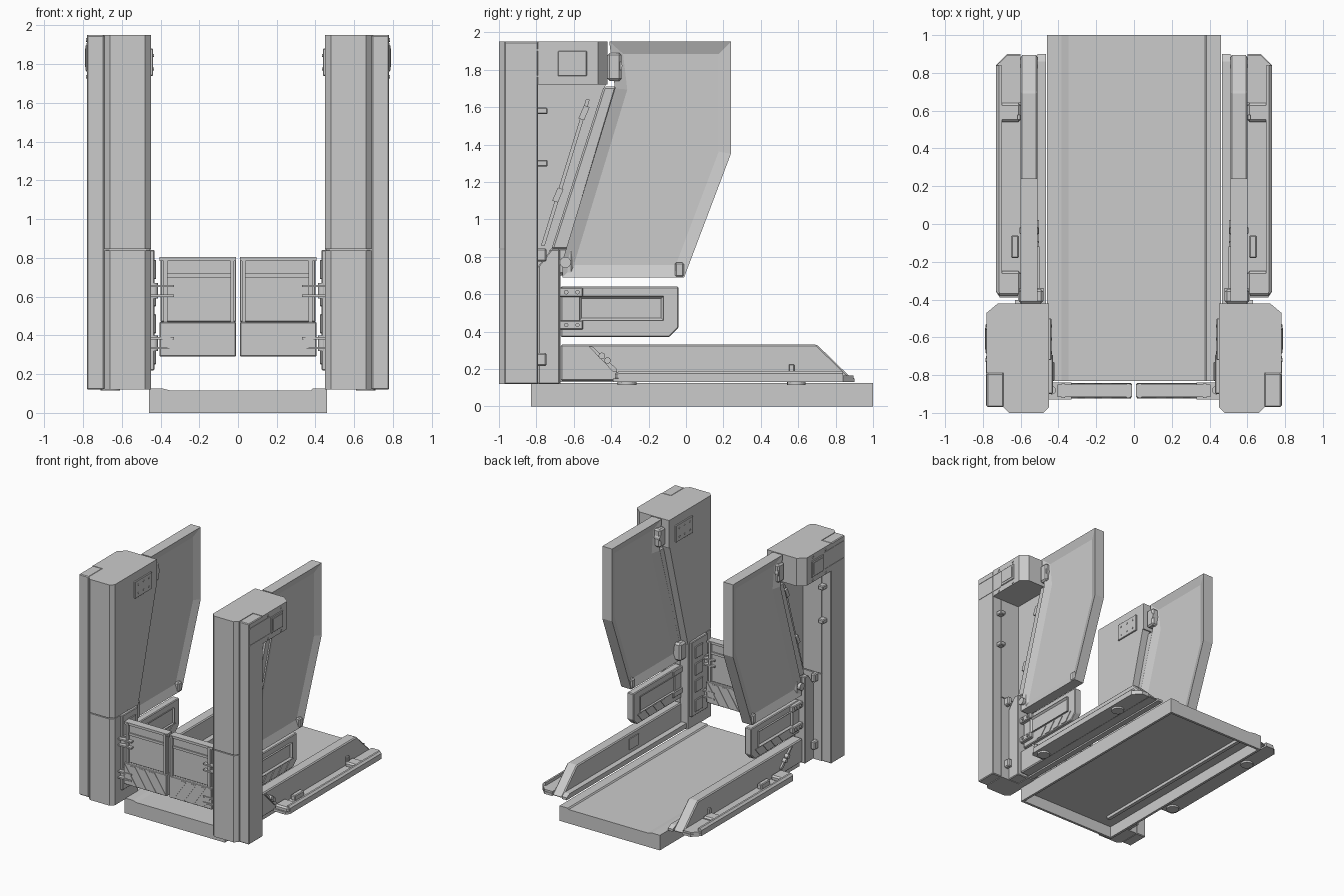
import bpy, bmesh
from mathutils import Vector

if "Cube" in bpy.data.objects:
    bpy.data.objects.remove(bpy.data.objects["Cube"])


def finish(name, bm, mirror, bevel):
    bmesh.ops.recalc_face_normals(bm, faces=bm.faces)
    me = bpy.data.meshes.new(name)
    bm.to_mesh(me)
    bm.free()
    ob = bpy.data.objects.new(name, me)
    bpy.context.collection.objects.link(ob)
    if bevel:
        m = ob.modifiers.new("edge", 'BEVEL')
        m.width, m.segments, m.limit_method = bevel, 1, 'ANGLE'
    if mirror:
        m = ob.modifiers.new("mirror", 'MIRROR')
        m.use_axis[0] = True
    return ob


def prism(name, pts, axis, a, b, mirror=True, bevel=0, inset=None):
    """Extrude a 2D profile along an axis; inset=(width, depth) recesses both caps."""
    place = {'x': lambda u, v, w: (w, u, v),
             'y': lambda u, v, w: (u, w, v),
             'z': lambda u, v, w: (u, v, w)}[axis]
    bm = bmesh.new()
    lo, hi = ([bm.verts.new(place(u, v, w)) for u, v in pts] for w in (a, b))
    caps = [bm.faces.new(lo), bm.faces.new(hi)]
    n = len(pts)
    for i in range(n):
        j = (i + 1) % n
        bm.faces.new((lo[i], lo[j], hi[j], hi[i]))
    bmesh.ops.recalc_face_normals(bm, faces=bm.faces)
    if inset:
        bmesh.ops.inset_individual(bm, faces=caps, thickness=inset[0], depth=-inset[1],
                                   use_even_offset=True)
    return finish(name, bm, mirror, bevel)


def box(name, x, y, z, mirror=True, bevel=0):
    return prism(name, [(x[0], y[0]), (x[1], y[0]), (x[1], y[1]), (x[0], y[1])],
                 'z', z[0], z[1], mirror, bevel)


def rod(name, p, q, r, sides=16):
    p, q = Vector(p), Vector(q)
    bm = bmesh.new()
    bmesh.ops.create_cone(bm, cap_ends=True, segments=sides, radius1=r, radius2=r,
                          depth=(q - p).length)
    rot = (q - p).to_track_quat('Z', 'Y')
    for v in bm.verts:
        v.co = rot @ v.co + (p + q) / 2
    for f in bm.faces:
        f.smooth = len(f.verts) == 4
    return finish(name, bm, True, 0)


# Platform: open-bottomed tray with kerbs and a gutter
box("platform_deck", (-.46, .46), (-.83, 1), (.095, .115), False)
box("platform_side", (.44, .46), (-.83, 1), (0, .1))
box("platform_front_wall", (-.44, .44), (-.83, -.81), (0, .1), False)
box("platform_back_wall", (-.44, .44), (.98, 1), (0, .1), False)
box("underside_strip", (-.34, -.31), (-.7, .9), (.07, .096), False)
prism("left_kerb", [(-.46, .11), (-.46, .125), (-.385, .125), (-.34, .113)], 'y',
      -.83, 1, False)
prism("right_kerb", [(.46, .11), (.46, .125), (.385, .125), (.375, .113)], 'y',
      -.83, 1, False)

# Towers: inner column, outer post, head and sloping inner plate
prism("tower_column", [(.45, -.97), (.48, -1), (.66, -1), (.69, -.97), (.69, -.79),
                       (.45, -.79)], 'z', .12, .838)
prism("tower_column_upper", [(.45, -.97), (.48, -1), (.66, -1), (.69, -.97), (.69, -.79),
                             (.45, -.79)], 'z', .845, 1.95)
box("column_seam", (.455, .685), (-.965, -.8), (.83, .85))
box("outer_post", (.69, .78), (-.97, -.79), (.12, 1.95), bevel=.006)
prism("tower_head", [(.45, -.79), (.78, -.79), (.78, -.47), (.72, -.42), (.45, -.42)],
      'z', 1.72, 1.95)
prism("inner_plate", [(-.79, .12), (-.67, .12), (-.67, .82), (-.43, 1.72), (-.79, 1.72)],
      'x', .45, .52)
prism("lower_housing", [(-.79, .12), (-.675, .12), (-.675, .84), (-.72, .84), (-.79, .75)],
      'x', .52, .62, bevel=.006)

# Head details
box("display_frame", (.77, .787), (-.685, -.53), (1.765, 1.9), bevel=.004)
box("display_screen", (.78, .79), (-.665, -.55), (1.785, 1.88))
for z in (1.765, 1.905):
    box("head_trim", (.77, .783), (-.96, -.7), (z - .005, z + .005))
box("sign_plate", (.438, .452), (-.72, -.5), (1.74, 1.88), bevel=.003)
for y in (-.68, -.61, -.54):
    for z in (1.775, 1.845):
        rod("sign_bolt", (.434, y, z), (.44, y, z), .008, 8)
for y in (-.72, -.55):
    for z in (1.735, 1.925):
        rod("head_bolt", (.775, y, z), (.785, y, z), .01, 8)

# Pegs and latches in the tower recess
for z in (1.58, 1.3):
    box("post_peg", (.69, .74), (-.8, -.74), (z - .018, z + .018), bevel=.006)
for z in (.81, .25):
    box("lower_peg", (.62, .66), (-.8, -.745), (z - .035, z + .035), bevel=.008)
prism("diagonal_rib", [(-.775, .86), (-.755, .86), (-.515, 1.64), (-.535, 1.64)],
      'x', .52, .535)
for y, z in ((-.545, 1.57), (-.685, 1.13)):
    prism("rib_latch", [(y - .03, z - .03), (y, z - .04), (y + .03, z + .03), (y, z + .04)],
          'x', .52, .55)

# Tall wing doors with recessed panels, hung on sloping arms
prism("wing_door", [(-.41, 1.95), (.24, 1.95), (.24, 1.35), (-.01, .69), (-.66, .69),
                    (-.66, .78), (-.38, 1.70)], 'x', .51, .6, inset=(.065, .025))
prism("wing_arm", [(-.72, .84), (-.63, .84), (-.37, 1.71), (-.44, 1.71)],
      'x', .51, .59, bevel=.01)
box("arm_foot", (.47, .59), (-.73, -.6), (.7, .85), bevel=.015)
rod("door_hinge_lower", (.48, -.645, .77), (.615, -.645, .77), .03)
rod("door_hinge_upper", (.48, -.37, 1.82), (.605, -.37, 1.82), .03)
box("upper_hinge_block", (.48, .61), (-.42, -.345), (1.74, 1.89), bevel=.012)
box("door_stop", (.505, .605), (-.06, -.01), (.69, .77), bevel=.01)

# Swung-open side paddles below the doors
prism("side_paddle", [(-.67, .37), (-.09, .37), (-.04, .42), (-.04, .64), (-.67, .64)],
      'x', .51, .57, bevel=.006)
prism("paddle_frame", [(-.57, .46), (-.12, .46), (-.12, .59), (-.57, .59)],
      'x', .5, .585, inset=(.015, .018))
for z in (.435, .61):
    box("paddle_hinge", (.5, .6), (-.69, -.55), (z - .025, z + .025), bevel=.006)
    for y in (-.64, -.58):
        rod("paddle_bolt", (.595, y, z), (.61, y, z), .012, 8)
for i in range(4):
    y = -.5 + i * .1
    prism("paddle_stripe", [(y, .38), (y + .05, .38), (y + .11, .45), (y + .06, .45)],
          'x', .505, .575)

# Front gates with hazard stripes
box("gate_panel", (.01, .40), (-.90, -.86), (.47, .80), bevel=.004)
box("gate_kick_plate", (.01, .405), (-.92, -.845), (.29, .47), bevel=.005)
for x in (.02, .365):
    box("gate_upright", (x, x + .02), (-.92, -.845), (.47, .8))
box("gate_top_rail", (.01, .405), (-.915, -.85), (.785, .805))
box("gate_mid_rail", (.04, .365), (-.91, -.85), (.70, .72))
for i in range(4):
    x = .015 + i * .09
    w = min(x + .155, .4)
    top = .465 - .17 * (x + .155 - w) / .12
    pts = [(x, .295), (x + .045, .295), (w, .455 if i < 3 else top), (x + .105, .455)]
    if i == 3:
        pts = [(x, .295), (x + .045, .295), (.4, .39), (.4, .455), (x + .105, .455)]
    prism("gate_stripe", pts, 'y', -.923, -.842)
box("gate_mount", (.43, .455), (-.9, -.69), (.22, .84), bevel=.005)
for z in (.36, .63):
    rod("gate_hinge", (.435, -.88, z - .04), (.435, -.88, z + .04), .022)
    for dz in (-.025, .025):
        box("gate_hinge_strap", (.33, .455), (-.93, -.84), (z + dz - .006, z + dz + .006))
for z in (.3, .46, .6, .74):
    box("mount_window", (.422, .44), (-.83, -.73), (z - .05, z + .05), bevel=.004)

# Low side guards with sloped ends
prism("side_guard", [(-.67, .135), (.9, .135), (.88, .155), (.70, .33), (-.67, .33)],
      'x', .51, .6, bevel=.008)
prism("guard_inner_lip", [(-.67, .13), (.9, .13), (.9, .15), (.86, .17), (-.67, .17)],
      'x', .465, .51)
box("guard_sign", (.503, .512), (-.1, .02), (.2, .29))
prism("guard_brace", [(-.52, .32), (-.5, .32), (-.37, .2), (-.37, .185), (-.39, .185)],
      'x', .6, .615)
for y, z in ((-.45, .27), (-.42, .245)):
    rod("brace_bolt", (.6, y, z), (.63, y, z), .018, 8)

# Outer foot tray of the guards
outline = [(.6, -.39), (.71, -.39), (.73, -.36), (.73, .84), (.67, .9), (.6, .9)]
prism("guard_tray", outline, 'z', .13, .15)
prism("tray_outer_rim", [(.7, .13), (.73, .13), (.73, .175), (.715, .19), (.7, .19)],
      'y', -.36, .84)
for a, b in ((-.38, -.25), (.54, .64)):
    box("tray_bridge", (.6, .725), (a, b), (.14, .185), bevel=.012)
    rod("tray_foot", (.66, (a + b) / 2, .115), (.66, (a + b) / 2, .135), .05)
prism("tray_end", [(.6, .64), (.728, .64), (.728, .84), (.67, .895), (.6, .895)],
      'z', .145, .165)
box("tray_clip", (.61, .65), (-.18, -.06), (.145, .19), bevel=.006)
box("guard_tab", (.6, .62), (.55, .58), (.17, .225), bevel=.004)
